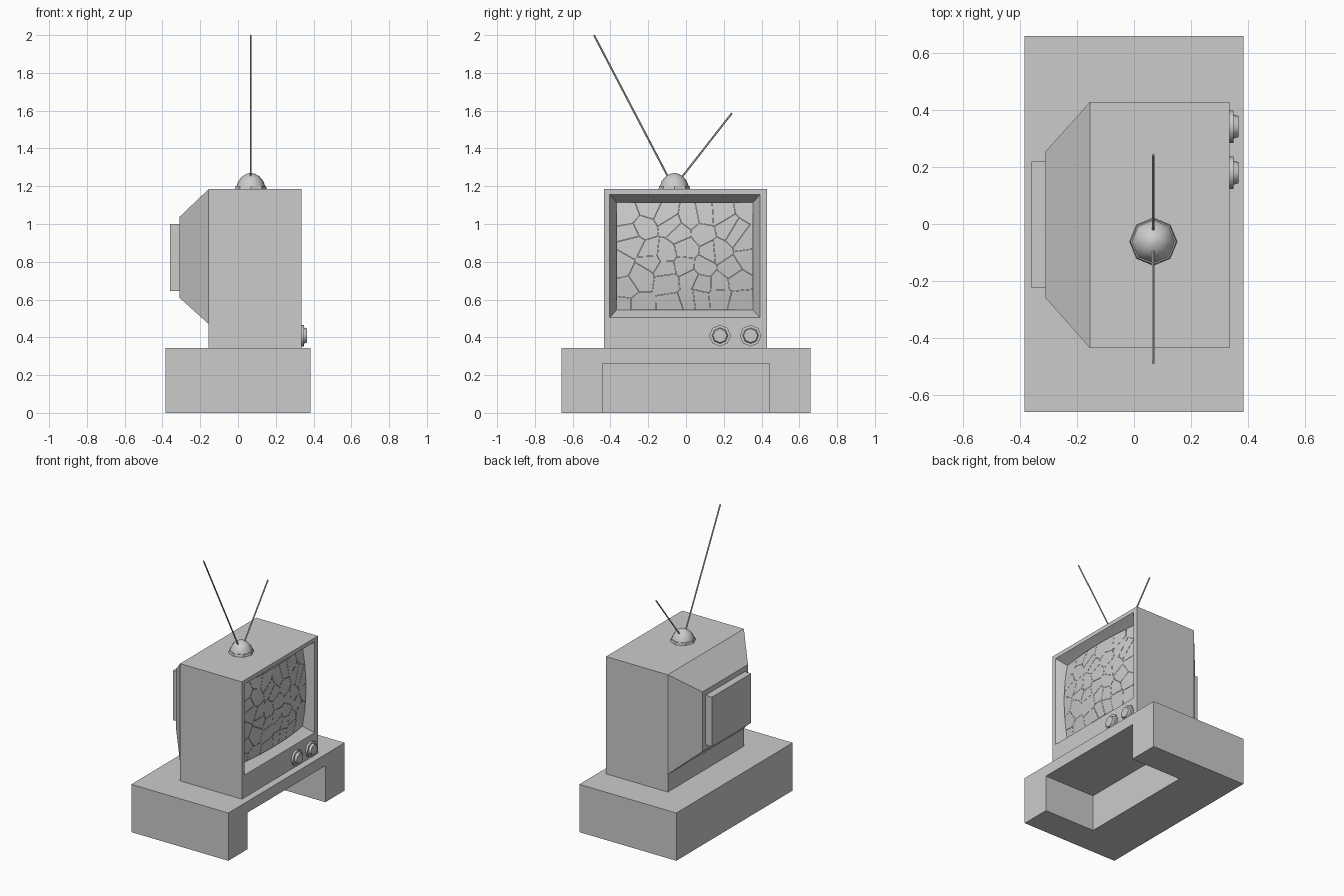
import bpy, bmesh, math, random
from mathutils import Vector

if "Cube" in bpy.data.objects:
    bpy.data.objects.remove(bpy.data.objects["Cube"])


def finish(name, bm, smooth=False):
    bmesh.ops.recalc_face_normals(bm, faces=bm.faces)
    me = bpy.data.meshes.new(name)
    bm.to_mesh(me)
    bm.free()
    ob = bpy.data.objects.new(name, me)
    bpy.context.collection.objects.link(ob)
    if smooth:
        bpy.context.view_layer.objects.active = ob
        ob.select_set(True)
        bpy.ops.object.shade_smooth_by_angle(angle=math.radians(50))
        ob.select_set(False)
    return ob


def loft(name, rings, smooth=False):
    """Join successive point rings with quads and cap both ends."""
    bm = bmesh.new()
    loops = [[bm.verts.new(p) for p in r] for r in rings]
    for a, b in zip(loops, loops[1:]):
        n = len(a)
        for i in range(n):
            bm.faces.new((a[i], a[(i + 1) % n], b[(i + 1) % n], b[i]))
    bm.faces.new(loops[0])
    bm.faces.new(loops[-1])
    return finish(name, bm, smooth)


def rect(x, y0, y1, z0, z1):
    return [(x, y0, z0), (x, y1, z0), (x, y1, z1), (x, y0, z1)]


def ring(c, r, axis, n=8):
    """Regular polygon around the x or z axis."""
    pts = []
    for i in range(n):
        a = 2 * math.pi * i / n
        u, v = r * math.cos(a), r * math.sin(a)
        off = (0, u, v) if axis == 'x' else (v, u, 0)
        pts.append(Vector(c) + Vector(off))
    return pts


# Stand: U-shaped front half, solid rear half
bm = bmesh.new()
outline = [(-.66, 0), (-.443, 0), (-.443, .262), (.441, .262),
           (.441, 0), (.66, 0), (.66, .343), (-.66, .343)]
front = [bm.verts.new((.385, y, z)) for y, z in outline]
inner = [bm.verts.new((-.02, y, z)) for y, z in outline[1:5]]
back = [bm.verts.new((-.385, y, z)) for y, z in (outline[0], outline[5], outline[6], outline[7])]
bm.faces.new(front)
bm.faces.new(inner)
bm.faces.new(back)
for i in range(3):
    bm.faces.new((front[i + 1], front[i + 2], inner[i + 1], inner[i]))
bm.faces.new((front[5], front[6], back[2], back[1]))
bm.faces.new((front[6], front[7], back[3], back[2]))
bm.faces.new((front[7], front[0], back[0], back[3]))
bm.faces.new((front[0], front[1], inner[0], inner[3], front[4], front[5], back[1], back[0]))
finish("stand", bm)

# Cabinet with stepped recess around the screen
SY0, SY1, SZ0, SZ1 = -.368, .354, .546, 1.113
loft("cabinet", [
    rect(-.155, -.435, .428, .343, 1.185),
    rect(.335, -.435, .428, .343, 1.185),
    rect(.335, -.404, .392, .504, 1.156),
    rect(.300, -.386, .374, .524, 1.136),
    rect(.262, SY0, SY1, SZ0, SZ1),
])

# Tapered rear housing and its end cover
loft("rear_housing", [rect(-.155, -.435, .428, .47, 1.185), rect(-.31, -.26, .255, .61, 1.037)])
loft("rear_cover", [rect(-.31, -.225, .22, .645, 1.0), rect(-.36, -.225, .22, .645, 1.0)])

# Bulging screen split into shards
random.seed(4)
cols, rows = 7, 6
cy, cz = (SY0 + SY1) / 2, (SZ0 + SZ1) / 2
hy, hz = (SY1 - SY0) / 2, (SZ1 - SZ0) / 2
seeds = [Vector((0, SY0 + (i + random.uniform(.1, .9)) * 2 * hy / cols,
                 SZ0 + (j + random.uniform(.1, .9)) * 2 * hz / rows))
         for i in range(cols) for j in range(rows)]
screen = bmesh.new()
for s in seeds:
    bm = bmesh.new()
    bmesh.ops.create_grid(bm, x_segments=8, y_segments=8, size=1)
    for v in bm.verts:
        v.co = (0, cy + v.co.x * hy, cz + v.co.y * hz)
    for t in seeds:
        if t is not s:
            d = (t - s).normalized()
            bmesh.ops.bisect_plane(bm, geom=bm.verts[:] + bm.edges[:] + bm.faces[:],
                                   plane_co=(s + t) / 2 - d * .0008, plane_no=d, clear_outer=True)
    for v in bm.verts:
        u, w = (v.co.y - cy) / hy, (v.co.z - cz) / hz
        v.co.x = .264 + .055 * (1 - (u * u + w * w) / 2)
    remap = {v: screen.verts.new(v.co) for v in bm.verts}
    for f in bm.faces:
        screen.faces.new([remap[v] for v in f.verts])
    bm.free()
ob = finish("cracked_screen", screen)
if sum(p.normal.x for p in ob.data.polygons) < 0:
    ob.data.flip_normals()
ob.data.shade_smooth()

# Two stepped control knobs
for name, y in (("left_knob", .18), ("right_knob", .342)):
    loft(name, [ring((x, y, .409), r, 'x') for x, r in
                ((.33, .057), (.350, .057), (.350, .042), (.366, .037))], True)

# Antenna base plate and dome
AX, AY = .068, -.062
loft("antenna_plate", [ring((AX, AY, z), r, 'z') for z, r in ((1.183, .084), (1.202, .080))])
loft("antenna_dome", [ring((AX, AY, z), r, 'z') for z, r in
                      ((1.2, .076), (1.228, .066), (1.252, .046), (1.265, .024), (1.27, .003))], True)

# Antenna rods
for name, a, b in (("long_rod", (AX, -.085, 1.23), (AX, -.487, 2.0)),
                   ("short_rod", (AX, -.04, 1.225), (AX, .243, 1.587))):
    a, b = Vector(a), Vector(b)
    q = (b - a).to_track_quat('Z', 'Y')
    loft(name, [[p + q @ v for v in ring((0, 0, 0), .005, 'z', 6)] for p in (a, b)], True)
